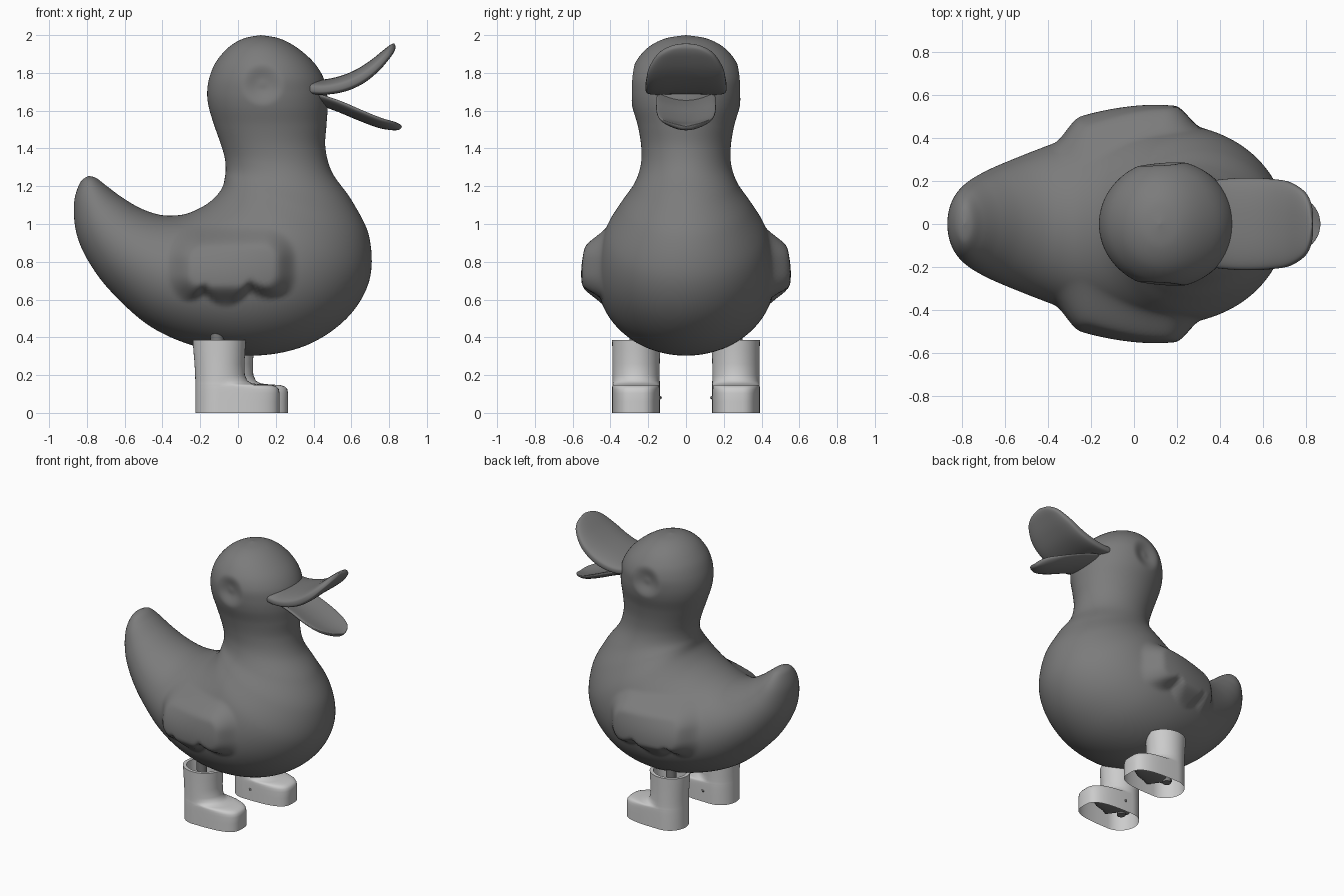
import bpy, bmesh
from math import sin, cos, pi, radians, copysign, hypot

# dark grey of the bird; the boots keep the plain grey
DARK = bpy.data.materials.new("dark_grey")
DARK.diffuse_color = (0.2, 0.2, 0.2, 1)


def catmull(rows, steps):
    """Smoothly interpolate a short list of section rows."""
    out = []
    for i in range(len(rows) - 1):
        a, b, c, d = (rows[max(0, min(len(rows) - 1, i + k))] for k in (-1, 0, 1, 2))
        for s in range(steps):
            t = s / steps
            out.append([0.5 * (2 * q + (r - p) * t + (2 * p - 5 * q + 4 * r - u) * t * t
                               + (3 * q - p - 3 * r + u) * t ** 3)
                        for p, q, r, u in zip(a, b, c, d)])
    out.append(list(rows[-1]))
    return out


def spow(v, e):
    return copysign(abs(v) ** e, v)


def section(row, n, cup=0.0, e=1.0):
    """Oval standing between an upper and a lower xz point, with half-width w."""
    px, pz, qx, qz, w = row
    pts = []
    for k in range(n):
        a = 2 * pi * k / n
        c, s = spow(cos(a), e), spow(sin(a), e)
        pts.append(((px + qx) / 2 + c * (px - qx) / 2, max(w, 0) * s,
                    (pz + qz) / 2 + c * (pz - qz) / 2 + cup * s * s * w / 0.2))
    return pts


def loft(name, rings, cap=True, angle=60, shape=None, mat=DARK):
    bm = bmesh.new()
    vs = [[bm.verts.new(p) for p in r] for r in rings]
    n = len(rings[0])
    for a, b in zip(vs, vs[1:]):
        for k in range(n):
            bm.faces.new((a[k], a[(k + 1) % n], b[(k + 1) % n], b[k]))
    if cap:
        bm.faces.new(vs[0])
        bm.faces.new(vs[-1])
    bmesh.ops.remove_doubles(bm, verts=bm.verts, dist=0.0004)
    bmesh.ops.recalc_face_normals(bm, faces=bm.faces)
    if shape:
        for v in bm.verts:
            shape(v.co)
    me = bpy.data.meshes.new(name)
    bm.to_mesh(me)
    bm.free()
    if mat:
        me.materials.append(mat)
    ob = bpy.data.objects.new(name, me)
    bpy.context.collection.objects.link(ob)
    bpy.ops.object.select_all(action='DESELECT')
    ob.select_set(True)
    bpy.context.view_layer.objects.active = ob
    bpy.ops.object.shade_smooth_by_angle(angle=radians(angle))
    return ob


def smooth(t):
    t = max(0.0, min(1.0, t))
    return t * t * (3 - 2 * t)


# feather lobes on the lower wing edge: centre, half-width, lowest z
LOBES = [(-0.265, 0.10, 0.605), (-0.065, 0.105, 0.58), (0.17, 0.13, 0.62)]


def relief(co):
    """Raise the scalloped wings and dish the eyes."""
    x, y, z = co
    if abs(y) < 0.12:
        return
    side = copysign(1, y)
    # rounded wing outline
    r = 0.16
    dx, dz = abs(x + 0.03) - 0.325 + r, abs(z - 0.775) - 0.20 + r
    inside = r - hypot(max(dx, 0), max(dz, 0)) - min(max(dx, dz), 0)
    low = min(b + 0.055 * min(((x - c) / h) ** 2, 4) for c, h, b in LOBES)
    co.y += side * 0.08 * min(smooth((inside + 0.02) / 0.125), smooth((z - low + 0.02) / 0.075))
    eye = hypot(x - 0.13, z - 1.74)
    co.y -= side * 0.032 * smooth(1.0 - (eye - 0.02) / 0.1)


# body: sections fan from the tail tip round the belly and up to the crown
BODY = [
    (-.79, 1.255, -.79, 1.255, 0), (-.75, 1.243, -.835, 1.22, .085),
    (-.70, 1.205, -.868, 1.11, .15), (-.62, 1.145, -.855, .95, .205),
    (-.52, 1.085, -.79, .80, .255), (-.42, 1.05, -.67, .64, .305),
    (-.34, 1.045, -.46, .455, .365), (-.27, 1.055, -.20, .345, .425),
    (-.20, 1.085, .08, .303, .462), (-.145, 1.12, .355, .355, .475),
    (-.105, 1.16, .575, .50, .46), (-.08, 1.20, .695, .70, .42),
    (-.07, 1.245, .695, .93, .345), (-.065, 1.29, .605, 1.12, .275),
    (-.07, 1.35, .50, 1.27, .24), (-.09, 1.42, .463, 1.40, .237),
    (-.125, 1.52, .468, 1.52, .255), (-.155, 1.62, .475, 1.62, .284),
    (-.163, 1.70, .47, 1.70, .296), (-.15, 1.78, .45, 1.78, .295),
    (-.115, 1.86, .397, 1.86, .265), (-.05, 1.935, .31, 1.935, .20),
    (.03, 1.982, .22, 1.982, .11), (.12, 2.0, .12, 2.0, 0)]
loft("body", [section(r, 160) for r in catmull(BODY, 9)], cap=False, angle=80, shape=relief)

# open beak: two curved plates
UPPER = [
    (.352, 1.745, .352, 1.71, .18), (.36, 1.768, .36, 1.695, .20), (.45, 1.765, .45, 1.688, .212),
    (.54, 1.783, .56, 1.703, .215), (.62, 1.815, .66, 1.745, .21), (.70, 1.865, .745, 1.812, .195),
    (.775, 1.925, .808, 1.885, .15), (.812, 1.952, .832, 1.925, .09), (.828, 1.955, .833, 1.945, .02)]
LOWER = [
    (.38, 1.68, .38, 1.655, .10), (.44, 1.665, .43, 1.63, .15), (.55, 1.628, .53, 1.593, .156),
    (.66, 1.58, .64, 1.547, .157), (.76, 1.543, .74, 1.51, .14), (.83, 1.53, .81, 1.497, .10),
    (.86, 1.522, .85, 1.498, .055), (.868, 1.517, .865, 1.509, .012)]
loft("upper_beak", [section(r, 56, -0.015, 0.6) for r in catmull(UPPER, 5)])
loft("lower_beak", [section(r, 56, 0.045, 0.7) for r in catmull(LOWER, 5)])


def boot_ring(z, x0, x1, w, e, cx, cy, n=48):
    """Round heel at x0, squarer toe at x1."""
    pts = []
    for k in range(n):
        a = 2 * pi * k / n
        c, s = cos(a), sin(a)
        front = c > 0
        ex = e if front else 1.0
        reach = (x1 + 0.1) if front else (-0.1 - x0)
        pts.append((cx - 0.1 + reach * spow(c, ex), cy + w * spow(s, ex), z))
    return pts


# boot outline from the open sole up over the instep, then rim and lining
BOOT = [
    (0, -.226, .22, .127, .62), (.06, -.226, .22, .127, .62), (.105, -.226, .22, .127, .62),
    (.125, -.226, .216, .1268, .63), (.138, -.226, .206, .1265, .65), (.147, -.226, .18, .126, .68),
    (.151, -.226, .12, .126, .78), (.156, -.226, .075, .1255, .88), (.17, -.226, .05, .125, 1),
    (.20, -.227, .036, .125, 1), (.26, -.23, .034, .125, 1), (.33, -.236, .038, .126, 1),
    (.385, -.24, .042, .127, 1), (.385, -.215, .017, .103, 1), (.20, -.205, .01, .10, 1)]
# webbed foot hidden in the boot, flat sections heel to toe
FOOT = [(-.15, .02, .03), (-.09, .02, .04), (-.045, .022, .115), (.0, .02, .09), (.07, .02, .07),
        (.13, .015, .03)]

for side, name, cx in ((-1, "right", 0.0), (1, "left", 0.045)):
    cy = side * 0.264
    loft(name + "_boot", [boot_ring(*r, cx, cy) for r in BOOT], cap=False, angle=50, mat=None)
    loft(name + "_leg", [[(cx - .11 + r * cos(2 * pi * k / 20), cy + r * sin(2 * pi * k / 20), z)
                          for k in range(20)]
                         for z, r in ((.05, .03), (.2, .032), (.4, .036), (.5, .04))])
    foot = loft(name + "_foot", [section((x, .08 + h, x, .08 - h, w), 24) for x, h, w in FOOT])
    foot.location = (cx, cy - side * 0.022, 0)
